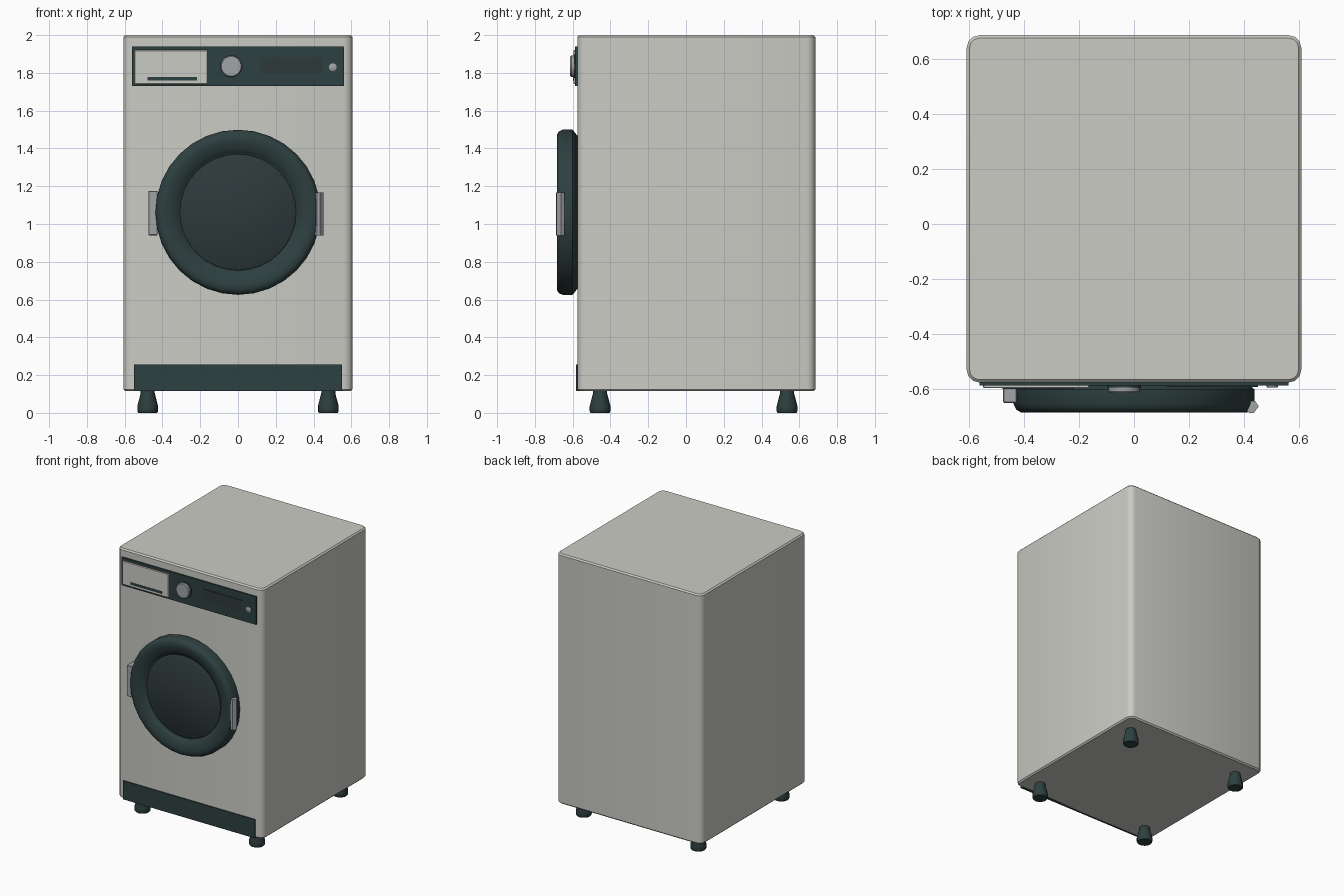
import bpy, bmesh, math
from mathutils import Matrix, Vector

if "Cube" in bpy.data.objects:
    bpy.data.objects.remove(bpy.data.objects["Cube"])


def material(name, rgb):
    m = bpy.data.materials.new(name)
    m.diffuse_color = (*rgb, 1)
    m.use_nodes = True
    m.node_tree.nodes["Principled BSDF"].inputs["Base Color"].default_value = m.diffuse_color
    return m


WHITE = material("warm white enamel", (0.60, 0.60, 0.56))
DARK = material("dark teal plastic", (0.027, 0.050, 0.050))
GLASS = material("dark glass", (0.027, 0.042, 0.043))
METAL = material("grey metal", (0.36, 0.37, 0.39))
FRONT = -0.575


def finish(name, bm, mat, angle=35):
    bmesh.ops.recalc_face_normals(bm, faces=bm.faces)
    me = bpy.data.meshes.new(name)
    bm.to_mesh(me)
    bm.free()
    ob = bpy.data.objects.new(name, me)
    bpy.context.collection.objects.link(ob)
    me.materials.append(mat)
    bpy.ops.object.select_all(action='DESELECT')
    ob.select_set(True)
    bpy.context.view_layer.objects.active = ob
    bpy.ops.object.shade_smooth_by_angle(angle=math.radians(angle))
    return ob


def box(name, x, y, z, mat, bevel=0.0):
    """Box from (min, max) ranges, with an optional edge bevel."""
    bm = bmesh.new()
    bmesh.ops.create_cube(bm, size=1)
    for v in bm.verts:
        v.co = Vector([r[0] if c < 0 else r[1] for r, c in zip((x, y, z), v.co)])
    if bevel:
        bmesh.ops.bevel(bm, geom=bm.edges[:], offset=bevel, segments=1, affect='EDGES')
    return finish(name, bm, mat)


def lathe(name, profile, origin, mat, sides=32, forward=True, angle=35):
    """Spin (radius, height) points; forward turns the axis toward the front."""
    bm = bmesh.new()
    rings = []
    for r, h in profile:
        ring = []
        for i in range(sides):
            a = 2 * math.pi * i / sides
            p = (r * math.cos(a), -h, r * math.sin(a)) if forward else (r * math.cos(a), r * math.sin(a), h)
            ring.append(bm.verts.new(Vector(p) + Vector(origin)))
        rings.append(ring)
    for a, b in zip(rings, rings[1:]):
        for i in range(sides):
            j = (i + 1) % sides
            bm.faces.new((a[i], a[j], b[j], b[i]))
    bm.faces.new(rings[0])
    bm.faces.new(rings[-1])
    return finish(name, bm, mat, angle)


# Cabinet: rounded upright corners, then a fine chamfer on top and bottom rims
bm = bmesh.new()
bmesh.ops.create_cube(bm, size=1)
bmesh.ops.transform(bm, matrix=Matrix.Translation((0, 0.055, 1.0575)) @ Matrix.Diagonal((1.214, 1.26, 1.885, 1)), verts=bm.verts)
upright = [e for e in bm.edges if abs(e.verts[0].co.z - e.verts[1].co.z) > 1]
bmesh.ops.bevel(bm, geom=upright, offset=0.045, segments=3, profile=0.5, affect='EDGES')
rims = [e for e in bm.edges if abs(e.verts[0].co.z - e.verts[1].co.z) < 0.01]
bmesh.ops.bevel(bm, geom=rims, offset=0.01, segments=1, affect='EDGES')
finish("cabinet", bm, WHITE, 40)

# Kick plate and control panel
box("kick_plate", (-0.55, 0.55), (FRONT - 0.008, FRONT + 0.02), (0.115, 0.255), DARK)
box("control_panel", (-0.56, 0.56), (-0.587, FRONT + 0.02), (1.73, 1.94), DARK)

# Detergent drawer with its finger slot
box("detergent_drawer", (-0.548, -0.162), (-0.596, -0.58), (1.742, 1.92), WHITE, 0.003)
box("drawer_slot", (-0.478, -0.218), (-0.598, -0.59), (1.759, 1.777), DARK)

# Display, program knob and start button
box("display", (0.12, 0.45), (-0.591, -0.58), (1.80, 1.885), GLASS)
lathe("program_knob_base", [(0.062, 0), (0.062, 0.008)], (-0.036, -0.585, 1.835), DARK)
lathe("program_knob", [(0.057, 0), (0.057, 0.022), (0.052, 0.028)], (-0.036, -0.585, 1.835), METAL)
lathe("start_button", [(0.021, 0), (0.021, 0.006), (0.018, 0.008)], (0.502, -0.585, 1.83), METAL, 16)

# Door ring with a recessed glass
lathe("door_ring", [(0.405, 0), (0.437, 0.025), (0.437, 0.078), (0.428, 0.098), (0.41, 0.109),
                    (0.38, 0.108), (0.345, 0.098), (0.32, 0.084), (0.308, 0.07)],
      (0, FRONT, 1.062), DARK, 32, angle=50)
lathe("door_glass", [(0.31, 0.05), (0.308, 0.074), (0.296, 0.082)], (0, FRONT, 1.062), GLASS, 32)

# Hinge block on the left, wedge handle on the right
box("door_hinge", (-0.475, -0.425), (-0.65, -0.575), (0.94, 1.175), METAL, 0.004)
bm = bmesh.new()
outline = [(0.405, -0.67), (0.418, -0.687), (0.435, -0.685), (0.453, -0.662), (0.44, -0.643), (0.41, -0.643)]
base = bm.faces.new([bm.verts.new((x, y, 0.938)) for x, y in outline])
top = bmesh.ops.extrude_face_region(bm, geom=[base])["geom"]
bmesh.ops.translate(bm, vec=(0, 0, 0.23), verts=[v for v in top if isinstance(v, bmesh.types.BMVert)])
finish("door_handle", bm, METAL)

# Feet flare toward the floor
for side, x in (("left", -0.478), ("right", 0.478)):
    for end, y in (("front", -0.455), ("back", 0.535)):
        lathe(f"foot_{end}_{side}", [(0.05, 0), (0.055, 0.008), (0.055, 0.035), (0.037, 0.105), (0.037, 0.12)],
              (x, y, 0), DARK, 16, forward=False)
